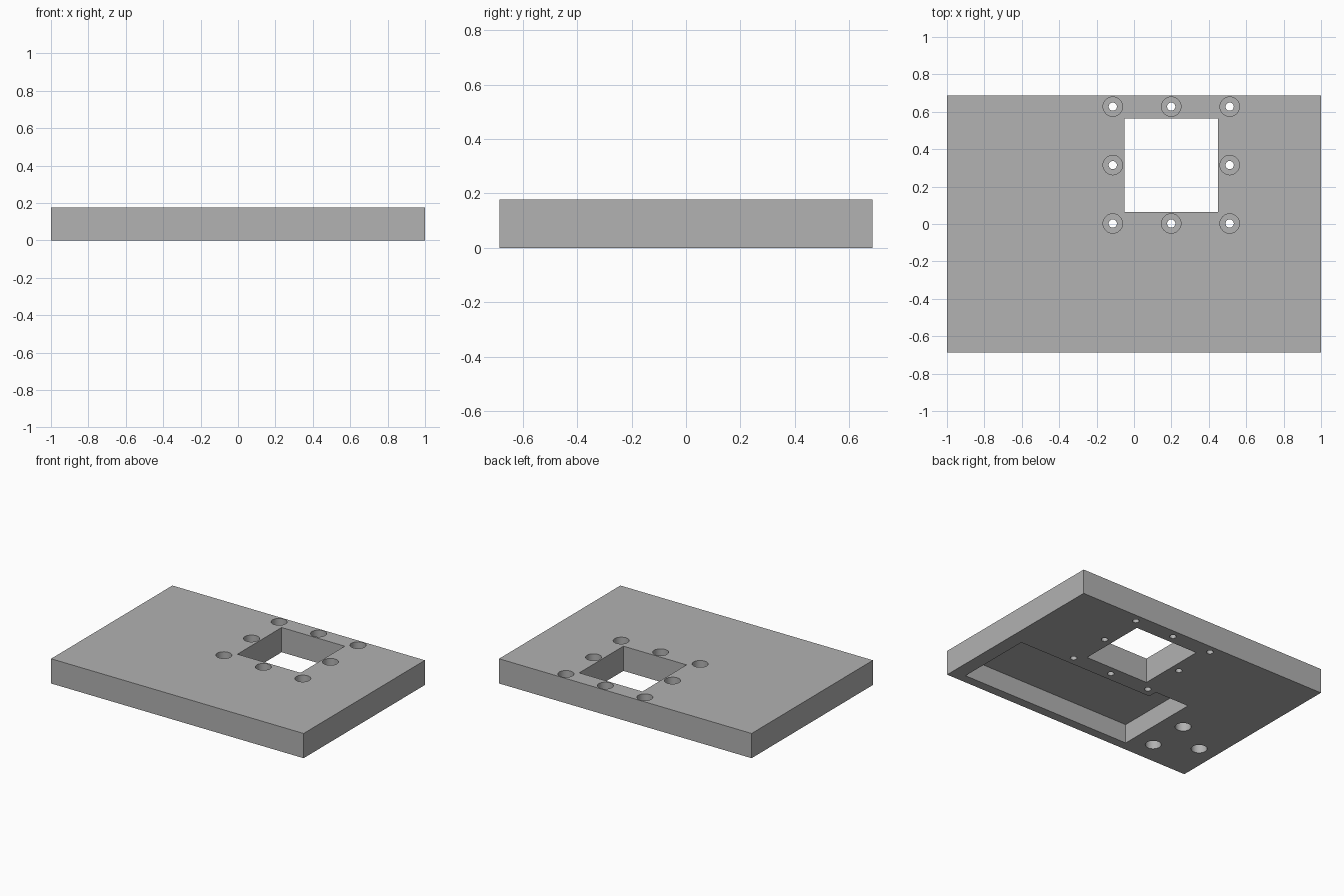
import bpy, bmesh, math

cube = bpy.data.objects.get("Cube")
if cube:
    bpy.data.objects.remove(cube, do_unlink=True)

HEIGHT = 0.177
OVER = 0.05  # cutters reach past the surface by this much

grey = bpy.data.materials.new("mid grey")
grey.use_nodes = True
colour = (0.445, 0.445, 0.445, 1)
grey.diffuse_color = colour
grey.node_tree.nodes["Principled BSDF"].inputs["Base Color"].default_value = colour


def prism(name, outline, z0, z1):
    """Extrude a flat outline from z0 to z1."""
    bm = bmesh.new()
    base = bm.faces.new([bm.verts.new((x, y, z0)) for x, y in outline])
    top = bmesh.ops.extrude_face_region(bm, geom=[base])["geom"]
    bmesh.ops.translate(bm, vec=(0, 0, z1 - z0),
                        verts=[v for v in top if isinstance(v, bmesh.types.BMVert)])
    bmesh.ops.recalc_face_normals(bm, faces=bm.faces)
    mesh = bpy.data.meshes.new(name)
    bm.to_mesh(mesh)
    bm.free()
    mesh.materials.append(grey)
    obj = bpy.data.objects.new(name, mesh)
    bpy.context.collection.objects.link(obj)
    return obj


def rectangle(x0, x1, y0, y1):
    return [(x0, y0), (x1, y0), (x1, y1), (x0, y1)]


def circle(cx, cy, r, n=32):
    return [(cx + r * math.cos(math.tau * i / n), cy + r * math.sin(math.tau * i / n))
            for i in range(n)]


def cut(outline, z0, z1):
    """Subtract a prism from the plate."""
    cutter = prism("cutter", outline, z0, z1)
    cutter.hide_render = True
    mod = plate.modifiers.new("cut", "BOOLEAN")
    mod.operation = "DIFFERENCE"
    mod.solver = "EXACT"
    mod.object = cutter
    bpy.ops.object.modifier_apply(modifier=mod.name)
    bpy.data.objects.remove(cutter, do_unlink=True)


# Plate
plate = prism("mounting_plate", rectangle(-1, 1, -0.686, 0.686), 0, HEIGHT)
bpy.context.view_layer.objects.active = plate
plate.select_set(True)

# Square window
cut(rectangle(-0.05, 0.45, 0.065, 0.565), -OVER, HEIGHT + OVER)

# Stepped pocket in the underside
cut([(-0.45, -0.62), (0.9, -0.62), (0.9, -0.06), (-0.18, -0.06),
     (-0.18, 0.005), (-0.45, 0.005)], -OVER, 0.136)

# Counterbored screw holes around the window
for i in (-1, 0, 1):
    for j in (-1, 0, 1):
        if i or j:
            x, y = 0.199 + 0.3125 * i, 0.315 + 0.3125 * j
            cut(circle(x, y, 0.052), HEIGHT - 0.105, HEIGHT + OVER)
            cut(circle(x, y, 0.022), -OVER, HEIGHT + OVER)

# Blind round holes in the underside
for x, y in ((-0.602, -0.524), (-0.602, -0.224), (-0.863, -0.374)):
    cut(circle(x, y, 0.052), -OVER, 0.0625)

bpy.ops.object.shade_smooth_by_angle(angle=math.radians(30))
